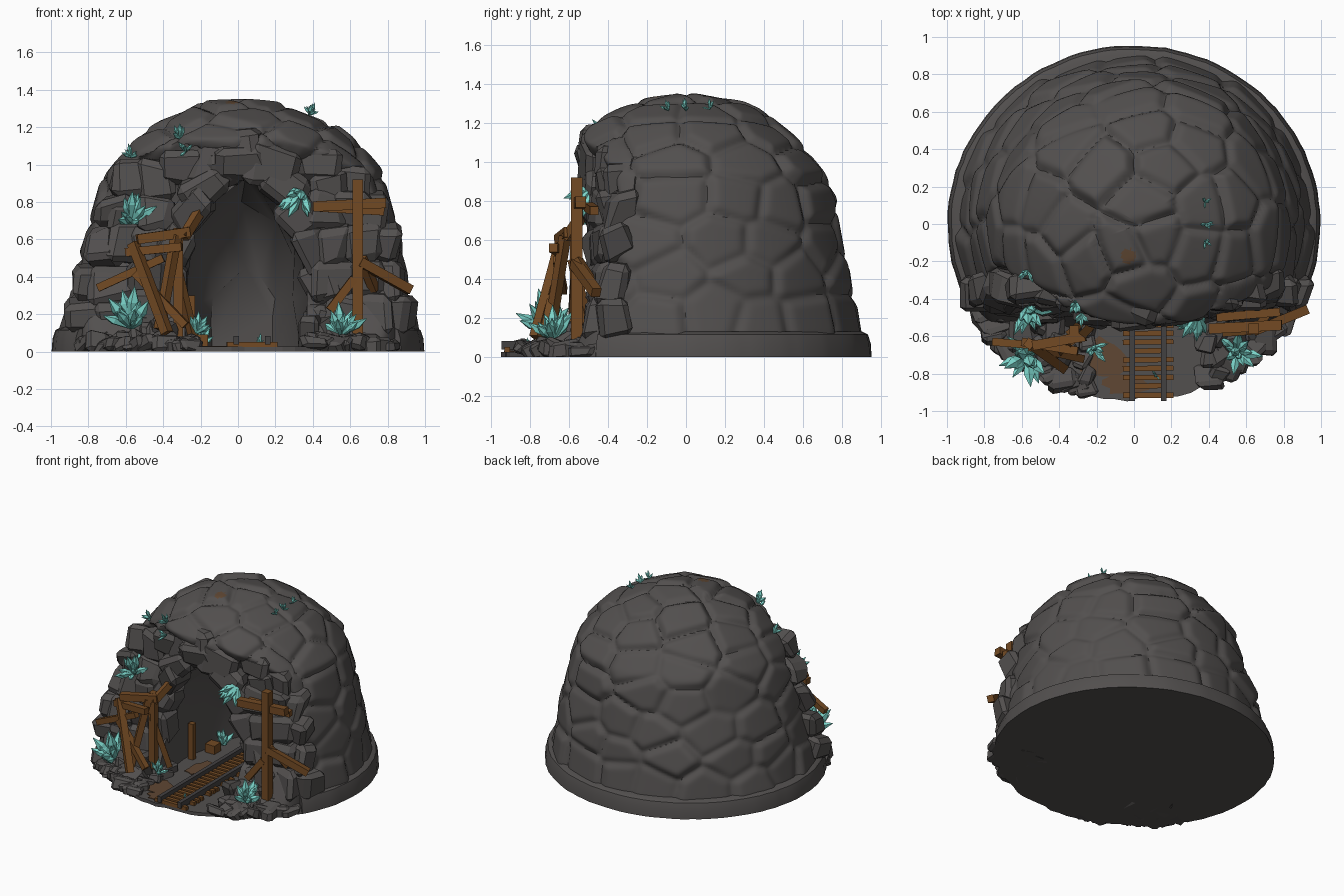
import bpy, bmesh, math, random
from mathutils import Vector, Matrix, kdtree

random.seed(7)
rnd = random.uniform
if "Cube" in bpy.data.objects:
    bpy.data.objects.remove(bpy.data.objects["Cube"])


def material(name, color):
    m = bpy.data.materials.new(name)
    m.use_nodes = True
    m.diffuse_color = (*color, 1)
    m.node_tree.nodes["Principled BSDF"].inputs["Base Color"].default_value = (*color, 1)
    return m


STONE = material("dark stone", (0.085, 0.079, 0.077))
FLOOR = material("floor stone", (0.085, 0.079, 0.077))
DIRT = material("brown dirt", (0.115, 0.063, 0.033))
WOOD = material("old wood", (0.17, 0.068, 0.017))
IRON = material("rail iron", (0.055, 0.052, 0.053))
CRYSTAL = material("teal crystal", (0.2, 0.66, 0.59))


def finish(bm, name, mat, angle=0):
    """Turn a bmesh into an object; angle 0 keeps it flat shaded."""
    bmesh.ops.recalc_face_normals(bm, faces=bm.faces)
    me = bpy.data.meshes.new(name)
    bm.to_mesh(me)
    bm.free()
    me.materials.append(mat)
    ob = bpy.data.objects.new(name, me)
    bpy.context.collection.objects.link(ob)
    if angle:
        smooth(me, angle)
    return ob


def smooth(me, angle):
    for p in me.polygons:
        p.use_smooth = True
    me.set_sharp_from_angle(angle=math.radians(angle))


def loft(rings):
    """Skin a list of equally long closed rings, capping both ends."""
    bm = bmesh.new()
    rows = [[bm.verts.new(p) for p in ring] for ring in rings]
    n = len(rows[0])
    for a, b in zip(rows, rows[1:]):
        for i in range(n):
            bm.faces.new((a[i], a[(i + 1) % n], b[(i + 1) % n], b[i]))
    bm.faces.new(rows[0][::-1])
    bm.faces.new(rows[-1])
    return bm


def lerp(table, v):
    for a, b in zip(table, table[1:]):
        if v <= b[0]:
            f = (v - a[0]) / (b[0] - a[0])
            return [p + (q - p) * f for p, q in zip(a, b)][1:]
    return list(table[-1][1:])


# Dome outline (position, radius, height) and the front wall (height, y)
OUTLINE = [(0, .955, .01), (.07, .95, .13), (.25, .885, .45), (.39, .82, .7), (.53, .75, .95),
           (.61, .65, 1.07), (.68, .56, 1.15), (.77, .44, 1.24), (.89, .24, 1.32), (1, .004, 1.36)]
FRONT = [(0, -.58), (.2, -.52), (.5, -.44), (.8, -.44), (.95, -.48), (1.1, -.53), (1.5, -.55)]


def surface(a, t):
    r, z = lerp(OUTLINE, t)
    up = min(1, z / .7)
    x, y = r * math.cos(a), .95 * r * math.sin(a)
    back = .2 if x < 0 else .1
    limit = lerp(FRONT, z)[0] + back * min(1, abs(x) / .6) ** 2 * up
    k = limit / y if y < limit else 1
    return Vector((x * k + .03 * up, y * k, z))


def squash(p):
    """Search space that makes the stones wider than tall."""
    return Vector((p.x, p.y, p.z * 1.35))


# Stone cells laid in courses over the dome
cells = []
for t, count in ((.115, 17), (.215, 15), (.33, 14), (.45, 13), (.565, 11), (.68, 9), (.8, 7), (.94, 3)):
    start = rnd(0, 6)
    for i in range(count):
        a = start + math.tau * (i + rnd(-.25, .25)) / count
        u = min(.985, t + rnd(-.02, .02))
        s = surface(a, u)
        n = (surface(a + .03, u) - s).cross(surface(a, u + .012) - s).normalized()
        n = (n + Vector((rnd(-.13, .13), rnd(-.13, .13), rnd(-.13, .13)))).normalized()
        cells.append((s, n, rnd(-.014, .014)))
tree = kdtree.KDTree(len(cells))
for i, c in enumerate(cells):
    tree.insert(squash(c[0]), i)
tree.balance()


def stone_point(p):
    """Flatten a surface point onto its stone and sink it near the joints."""
    (s1, i, d1), (s2, j, d2) = tree.find_n(squash(p), 2)
    s, n, lift = cells[i]
    gap = (d2 * d2 - d1 * d1) / (2 * (s1 - s2).length)
    flat = max(-.05, min(.035, (s - p).dot(n)))
    body = 1 - math.exp(-(gap / .026) ** 2)
    q = p + n * ((flat * .5 + lift) * body - .028 * (1 - body))
    q.z = max(.005, q.z)
    return q


SEG, ROWS = 288, 112
bm = loft([[stone_point(surface(math.tau * i / SEG, j / ROWS)) for i in range(SEG)] for j in range(ROWS + 1)])
for i in range(2):
    bmesh.ops.smooth_vert(bm, verts=[v for v in bm.verts if v.co.z > .02], factor=.5,
                          use_axis_x=True, use_axis_y=True, use_axis_z=True)
dome = finish(bm, "rock_dome", STONE)

# Tunnel carved with a faceted pointed arch
ARCH = [(-.27, -.1), (-.29, .3), (-.25, .58), (-.12, .8), (.04, .93), (.2, .8), (.32, .6), (.37, .35), (.36, -.1)]
rings = []
for y, k in ((-1.1, 1.08), (-.46, 1), (-.26, 1.05), (0, .97), (.22, .85), (.42, .5)):
    wob = .03 if y > -.4 else 0
    rings.append([(.03 + (x - .03) * k + rnd(-wob, wob), y + rnd(-wob, wob),
                   z * k + rnd(-wob, wob) if z > 0 else z) for x, z in ARCH])
cutter = finish(loft(rings), "tunnel_cutter", STONE)
cutter.hide_render = True
mod = dome.modifiers.new("tunnel", 'BOOLEAN')
mod.operation, mod.solver, mod.object = 'DIFFERENCE', 'EXACT', cutter
bpy.context.view_layer.objects.active = dome
bpy.ops.object.modifier_apply(modifier=mod.name)
bpy.data.objects.remove(cutter)
smooth(dome.data, 42)

# Earth showing in the joints near the crown
dome.data.materials.clear()
for m in (STONE, DIRT):
    dome.data.materials.append(m)
for p in dome.data.polygons:
    p.material_index = int((p.center - Vector((-.03, -.17, 1.33))).length < .04)

# Rim around the sides and back, and the floor slab
rim = []
for i in range(73):
    a = math.radians(-29 + 238 * i / 72)
    w = rnd(-.006, 0)
    rim.append([((r + w) * math.cos(a), .957 * (r + w) * math.sin(a), z)
                for r, z in ((.8, 0), (1, 0), (.995, .07), (.98, .115), (.95, .13), (.8, .13))])
finish(loft(rim), "base_rim", STONE, 40)
edge = [(math.tau * i / 90, rnd(.96, .985) if i > 45 else .96) for i in range(90)]
finish(loft([[(r * math.cos(a), .965 * r * math.sin(a), z) for a, r in edge] for z in (0, .026)]),
       "cave_floor", FLOOR)


def patch(name, x, y, rx, ry):
    pts = [(math.tau * i / 14, rnd(.65, 1.1)) for i in range(14)]
    finish(loft([[(x + rx * k * math.cos(a), y + ry * k * math.sin(a), z) for a, k in pts]
                 for z in (.024, .031)]), name, DIRT)


patch("dirt_patch_right", -.16, -.72, .13, .14)
patch("dirt_patch_front", -.04, -.86, .14, .06)
patch("dirt_patch_left", .4, -.8, .05, .07)
patch("dirt_patch_inner", -.12, -.3, .08, .12)


def boulder(name, pos, size, tilt=.25, lean=0):
    """Chipped block with uneven corners, never sinking below the ground."""
    bm = bmesh.new()
    bmesh.ops.create_cube(bm, size=1)
    for v in bm.verts:
        v.co += Vector((rnd(-.2, .2), rnd(-.2, .2), rnd(-.2, .2)))
    bmesh.ops.bevel(bm, geom=bm.edges[:], offset=.17, segments=1, affect='EDGES', profile=.5)
    bmesh.ops.scale(bm, vec=size, verts=bm.verts)
    turn = Matrix.Rotation(lean, 3, 'Y') @ Matrix.Rotation(rnd(-tilt, tilt), 3, 'X') @ Matrix.Rotation(rnd(-tilt, tilt), 3, 'Z')
    bmesh.ops.rotate(bm, matrix=turn, verts=bm.verts)
    bmesh.ops.translate(bm, vec=pos, verts=bm.verts)
    for v in bm.verts:
        v.co.z = max(v.co.z, 0)
    finish(bm, name, STONE)


# Blocks framing the mouth, leaning forward at the brow
for i in range(13):
    a = math.radians(-2 + 184 * i / 12)
    high = max(0, math.sin(a))
    boulder("arch_stone", (.035 + (.43 - .03 * high) * math.cos(a), -.4 - .05 * high ** 3, .15 + .86 * high),
            (.2 + .06 * high, .18, .2), .3, math.pi / 2 - a)
for x, z, w in ((-.09, 1.03, .3), (.2, 1.06, .26), (-.3, 1.0, .2), (.42, 1.0, .24), (.03, 1.1, .24)):
    boulder("brow_stone", (x, -.43 + abs(x) * .2, z), (w, .2, .2))

# Broken stones on both front walls
for side in (-1, 1):
    for z, xs in ((.2, (.5, .67, .82)), (.38, (.5, .66, .8)), (.57, (.48, .64, .75)), (.75, (.46, .6, .68)), (.9, (.46, .58))):
        for x in xs:
            y = -.48 + .12 * z + .22 * max(0, x - .45)
            boulder("wall_stone", (side * x + .02 + rnd(-.02, .02), y, z + rnd(-.02, .02)),
                    (rnd(.18, .23), .16, rnd(.18, .23)), .3)
    # Rubble stepping down to the front edge
    for i in range(11):
        a = math.radians(31 + 38 * i / 10)
        for k, h in ((.94, .08), (.84, .11), (.73, .19)):
            x, y = k * math.cos(a), -k * math.sin(a) * .965
            if x > .37:
                s = rnd(.1, .16)
                boulder("rubble", (side * x, y, h * .35), (s, s, h * rnd(.8, 1.3)), .6)
for i in range(5):
    boulder("edge_slab", (-.26 - .04 * i, -.9 + .03 * i + rnd(-.02, .02), .03), (.1, .09, .07), .5)
for i in range(5):
    boulder("mouth_slab", (-.26 + rnd(-.02, .02), -.46 - .09 * i, .04), (.08, .11, .08), .4)


def beam(name, a, b, w=.05, mat=WOOD, d=None):
    a, b = Vector(a), Vector(b)
    bm = bmesh.new()
    bmesh.ops.create_cube(bm, size=1)
    bmesh.ops.scale(bm, vec=(w, d or w, (b - a).length), verts=bm.verts)
    turn = (b - a).to_track_quat('Z', 'Y').to_matrix()
    bmesh.ops.rotate(bm, matrix=turn, verts=bm.verts)
    bmesh.ops.translate(bm, vec=(a + b) / 2, verts=bm.verts)
    finish(bm, name, mat)


# Rails and sleepers
for x in (-.01, .16):
    beam("rail", (x, -.945, .06), (x, .25, .06), .03, IRON, .045)
for i in range(24):
    y = -.915 + .047 * i
    long = 0 if i % 4 == 1 else .05
    beam("sleeper", (-.01 - long, y, .038), (.16 + long, y + rnd(-.005, .005), .038), .028)

# Left timber support
beam("left_post", (.64, -.56, .08), (.64, -.56, .92), .058)
beam("left_crossbeam", (.4, -.56, .775), (.79, -.54, .795), .055)
beam("left_back_beam", (.44, -.5, .77), (.78, -.47, .75), .045)
beam("left_outer_brace", (.65, -.57, .48), (.92, -.46, .33), .05)
beam("left_inner_brace", (.49, -.58, .22), (.62, -.57, .39), .045)
beam("left_rear_brace", (.66, -.56, .5), (.73, -.45, .33), .045)

# Right timber support, partly collapsed
for a, b, w in (((-.56, -.64, .58), (-.38, -.77, .1), .05), ((-.32, -.57, .08), (-.32, -.57, .66), .052),
                ((-.54, -.65, .6), (-.26, -.6, .64), .052), ((-.29, -.61, .61), (-.18, -.49, .79), .046),
                ((-.75, -.63, .34), (-.4, -.66, .5), .042), ((-.6, -.63, .53), (-.3, -.68, .56), .045),
                ((-.55, -.66, .42), (-.28, -.72, .14), .042), ((-.33, -.62, .62), (-.42, -.7, .12), .045),
                ((-.24, -.49, .08), (-.34, -.58, .5), .04)):
    beam("right_timber", a, b, w)
beam("tunnel_post", (-.25, -.2, .02), (-.25, -.2, .3), .04)
beam("tunnel_crate", (-.2, -.02, .02), (-.2, -.02, .09), .08)


def crystals(pos, axis, length, count=12):
    """Cluster of pointed shards fanning around an axis."""
    bm = bmesh.new()
    for i in range(count):
        fan = Vector((rnd(-1, 1), rnd(-1, 1), rnd(-1, 1))) * (.85 if i else .1)
        d = (Vector(axis).normalized() + fan).normalized()
        size = length * (rnd(.6, .95) if i else 1)
        w = size * .15
        turn = Matrix.Translation(pos) @ d.to_track_quat('Z', 'Y').to_matrix().to_4x4()
        for lo, hi, r1, r2 in ((0, .62, .5, 1), (.62, 1, 1, .02)):
            bmesh.ops.create_cone(bm, cap_ends=True, segments=5, radius1=w * r1, radius2=w * r2, depth=size * (hi - lo),
                                  matrix=turn @ Matrix.Translation((0, 0, size * (lo + hi) / 2)))
    finish(bm, "crystal_cluster", CRYSTAL)


for pos, axis, length, count in (
        ((-.57, -.45, .69), (0, -.5, 1), .19, 18), ((-.57, -.7, .13), (0, -.2, 1), .23, 18),
        ((.55, -.68, .09), (0, -.1, 1), .18, 18), ((.34, -.49, .86), (-.3, -.4, -.7), .18, 18),
        ((-.31, -.42, 1.14), (0, -.6, .7), .1, 8), ((-.28, -.48, 1.07), (0, -1, .4), .08, 6),
        ((-.57, -.25, 1.04), (-.3, -.4, 1), .08, 6), ((.38, .12, 1.27), (.4, 0, 1), .06, 6),
        ((.39, 0, 1.265), (.4, -.2, 1), .07, 6), ((.38, -.09, 1.265), (.4, -.3, 1), .06, 5),
        ((-.21, -.48, .79), (.4, -.8, .2), .06, 6), ((-.22, -.66, .1), (.1, 0, 1), .12, 7),
        ((.12, -.81, .05), (0, 0, 1), .05, 6), ((-.2, .1, .03), (.2, -.2, 1), .14, 8)):
    crystals(pos, axis, length, count)
